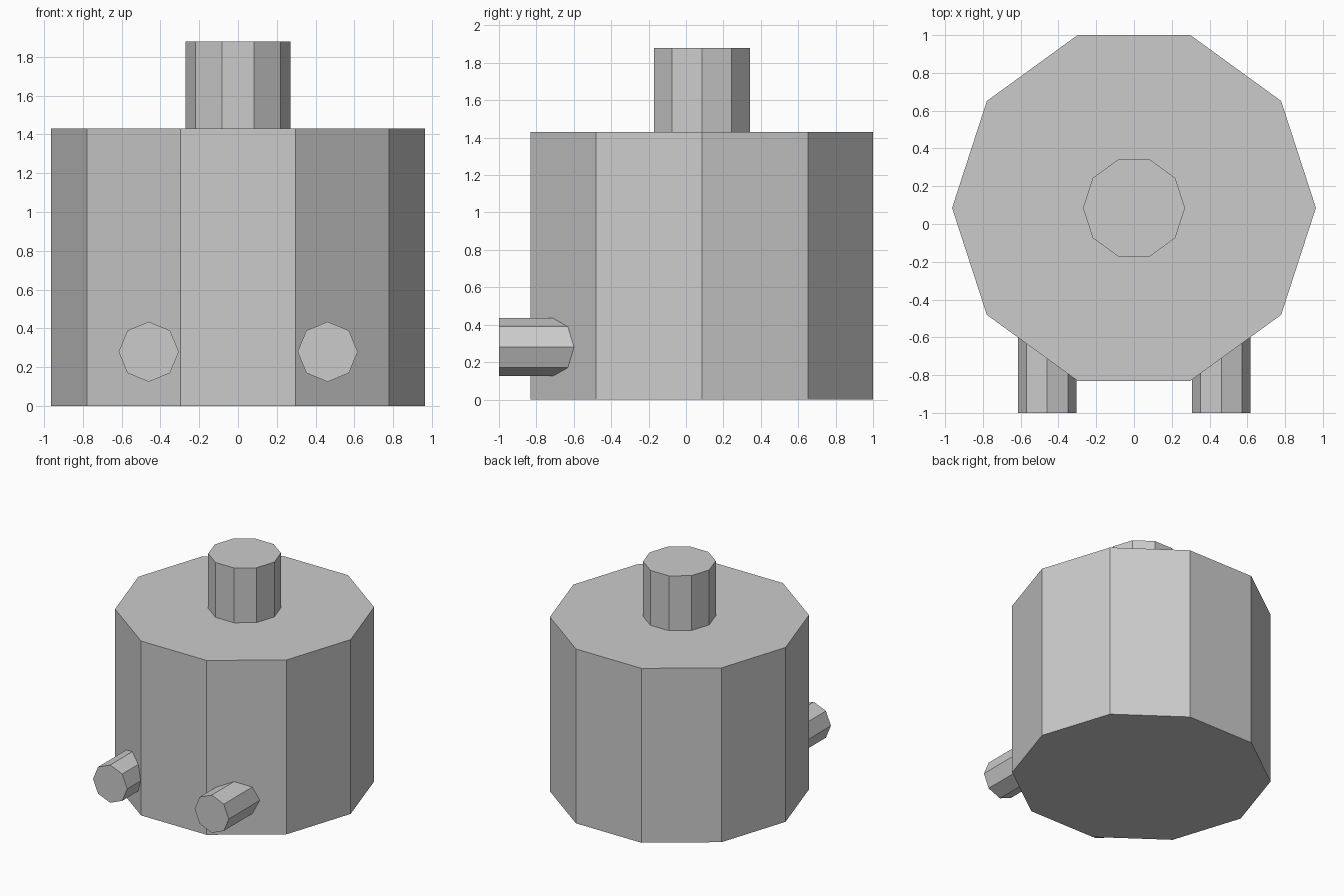
import bpy, math

if "Cube" in bpy.data.objects:
    bpy.data.objects.remove(bpy.data.objects["Cube"])


def prism(name, sides, radius, depth, location, rotation=(0, 0, 0)):
    bpy.ops.mesh.primitive_cylinder_add(vertices=sides, radius=radius, depth=depth,
                                        location=location, rotation=rotation)
    obj = bpy.context.object
    obj.name = name
    return obj


CENTRE_Y = 0.085
TURN = math.radians(18)  # puts decagon corners on the x axis

# Main drum
prism("body", 10, 0.963, 1.43, (0, CENTRE_Y, 0.715), (0, 0, TURN))

# Upright neck on top, bottom set flush on the drum
prism("neck", 10, 0.27, 0.45, (0, CENTRE_Y, 1.655), (0, 0, TURN))

# Two octagonal pegs out of the front, ending just inside the drum
FRONT, BACK = -1.0, -0.57
for side, x in (("left", -0.46), ("right", 0.462)):
    prism(f"{side}_peg", 8, 0.155, BACK - FRONT,
          (x, (FRONT + BACK) / 2, 0.28), (math.pi / 2, 0, 0))
